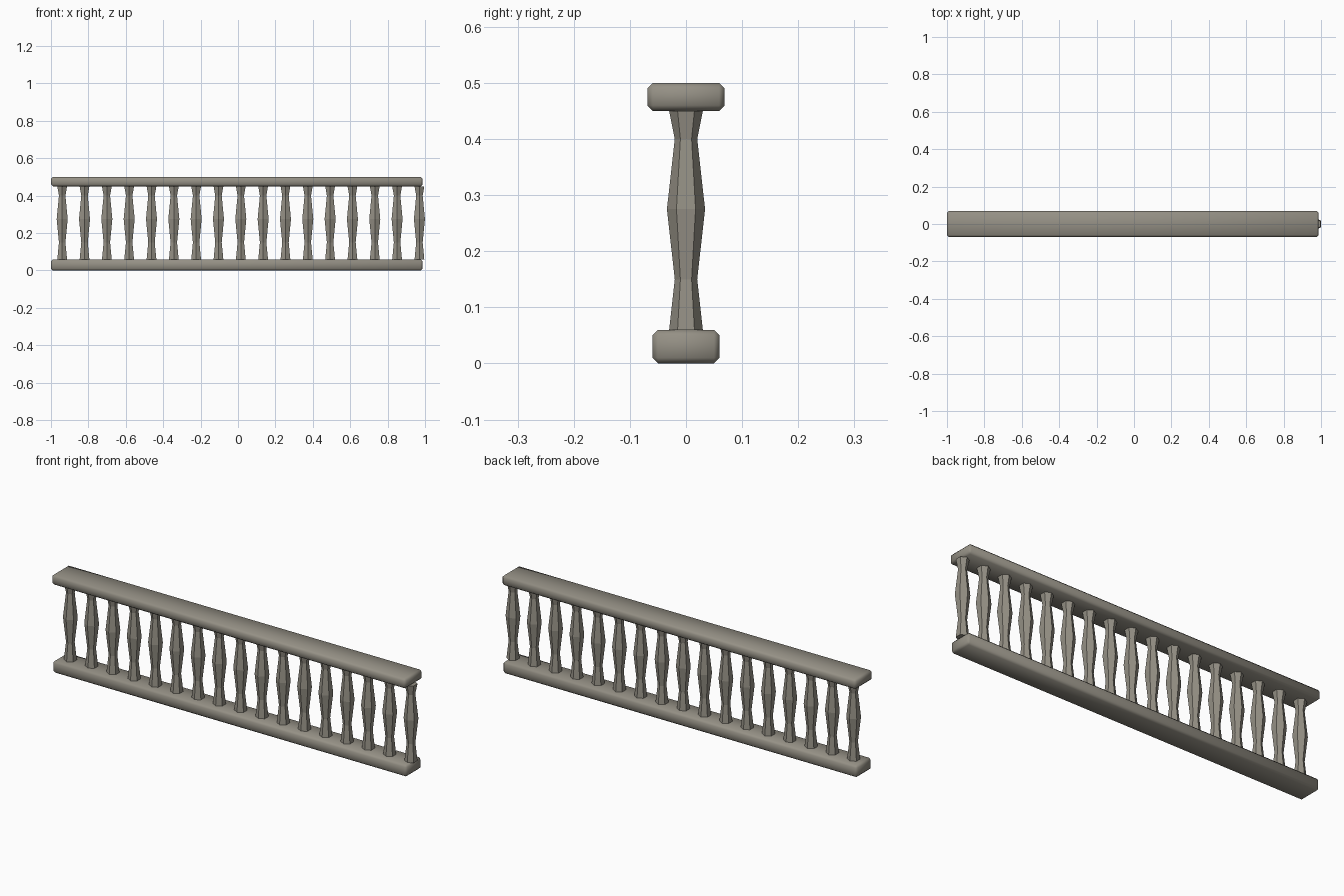
import bpy
import bmesh
from math import cos, sin, pi, radians

if "Cube" in bpy.data.objects:
    bpy.data.objects.remove(bpy.data.objects["Cube"])

stone = bpy.data.materials.new("warm_grey_stone")
stone.use_nodes = True
STONE = (0.30, 0.28, 0.235, 1)
stone.diffuse_color = STONE
stone.node_tree.nodes["Principled BSDF"].inputs["Base Color"].default_value = STONE

RAIL_START, RAIL_END = -1.0, 0.987
SIDES = 6


def add_object(name, mesh):
    obj = bpy.data.objects.new(name, mesh)
    bpy.context.collection.objects.link(obj)
    return obj


def rail(name, width, low, high):
    """Long chamfered bar running along x."""
    bpy.ops.mesh.primitive_cube_add(size=1)
    obj = bpy.context.object
    obj.name = name
    obj.scale = (RAIL_END - RAIL_START, width, high - low)
    obj.location = ((RAIL_START + RAIL_END) / 2, 0, (low + high) / 2)
    bpy.ops.object.transform_apply(location=True, rotation=False, scale=True)
    obj.data.materials.append(stone)
    chamfer = obj.modifiers.new("chamfer", 'BEVEL')
    chamfer.width = 0.01
    chamfer.segments = 1
    bpy.ops.object.modifier_apply(modifier="chamfer")
    bpy.ops.object.shade_smooth_by_angle(angle=radians(50))


def baluster_mesh(profile):
    """Six-sided post lofted through (height, radius) rings."""
    bm = bmesh.new()
    rings = []
    for z, r in profile:
        angles = [pi / 2 + 2 * pi * i / SIDES for i in range(SIDES)]
        rings.append([bm.verts.new((r * cos(a), r * sin(a), z)) for a in angles])
    for low, high in zip(rings, rings[1:]):
        for i in range(SIDES):
            j = (i + 1) % SIDES
            bm.faces.new((low[i], low[j], high[j], high[i]))
    bm.faces.new(rings[0][::-1])
    bm.faces.new(rings[-1])
    mesh = bpy.data.meshes.new("baluster")
    bm.to_mesh(mesh)
    bm.free()
    mesh.materials.append(stone)
    return mesh


# Rails
rail("bottom_rail", 0.12, 0.0, 0.06)
rail("handrail", 0.138, 0.45, 0.5)

# Evenly spaced balusters, the last one overhanging the rail end
post = baluster_mesh([(0.06, 0.03), (0.15, 0.02), (0.275, 0.034),
                      (0.40, 0.02), (0.45, 0.03)])
COUNT, FIRST, LAST = 17, -0.94, 0.97
for n in range(COUNT):
    obj = add_object(f"baluster_{n + 1}", post)
    obj.location.x = FIRST + (LAST - FIRST) * n / (COUNT - 1)
